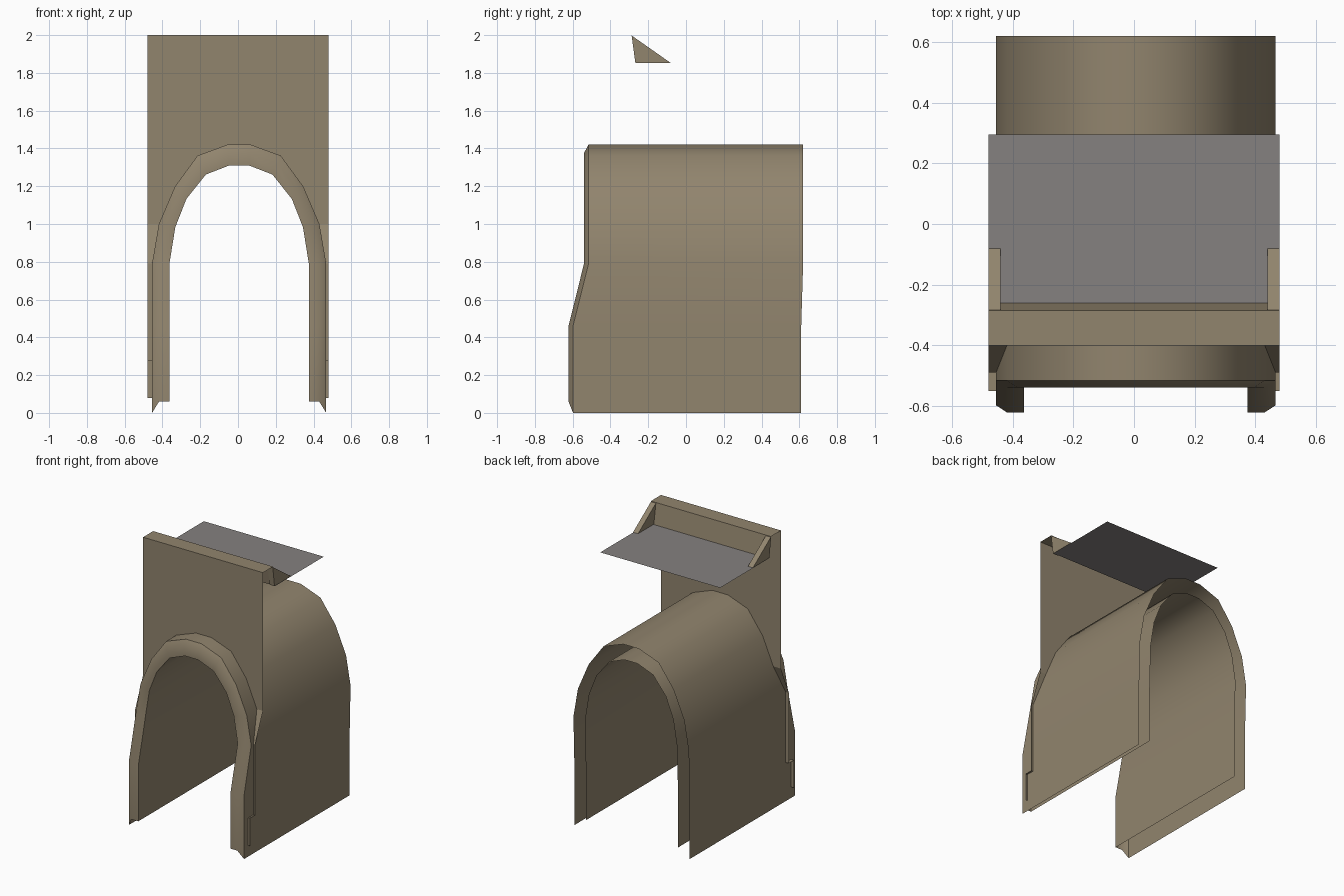
import bpy, bmesh, math

if "Cube" in bpy.data.objects:
    bpy.data.objects.remove(bpy.data.objects["Cube"])


def material(name, rgb):
    m = bpy.data.materials.new(name)
    m.diffuse_color = (*rgb, 1)
    m.use_nodes = True
    m.node_tree.nodes["Principled BSDF"].inputs["Base Color"].default_value = m.diffuse_color
    return m


stone = material("tan stone", (0.285, 0.233, 0.155))
slate = material("grey roofing", (0.235, 0.22, 0.215))


def make(name, polys, mat, smooth=None):
    """Object from a list of polygons, each a list of points."""
    bm = bmesh.new()
    for p in polys:
        bm.faces.new([bm.verts.new(c) for c in p])
    bmesh.ops.remove_doubles(bm, verts=bm.verts, dist=0.0005)
    bmesh.ops.recalc_face_normals(bm, faces=bm.faces)
    me = bpy.data.meshes.new(name)
    bm.to_mesh(me)
    bm.free()
    ob = bpy.data.objects.new(name, me)
    bpy.context.collection.objects.link(ob)
    me.materials.append(mat)
    if smooth:
        bpy.context.view_layer.objects.active = ob
        ob.select_set(True)
        bpy.ops.object.shade_smooth_by_angle(angle=math.radians(smooth))
        ob.select_set(False)
    return ob


def bridge(a, b):
    return [[a[i], a[i + 1], b[i + 1], b[i]] for i in range(len(a) - 1)]


CX = 0.006   # the arch sits slightly right of centre


def arch(half):
    """Full arch from right-half (x, z) points listed from foot to crown."""
    return [(CX - x, z) for x, z in half] + [(CX + x, z) for x, z in reversed(half)]


outer_half = [(.461, 0), (.461, .46), (.461, .79), (.425, 1.0), (.339, 1.2),
              (.22, 1.362), (.062, 1.42)]
inner_half = [(.369, .06), (.369, .46), (.369, .79), (.338, .983), (.279, 1.133),
              (.176, 1.262), (.052, 1.31)]
mid_half = [(o[0] * .6 + i[0] * .4, o[1] * .6 + i[1] * .4)
            for o, i in zip(outer_half, inner_half)]
mid_half[0] = (mid_half[0][0], .06)


def front_y(i):
    return -.622 if i in (0, 1, 12, 13 - 0) else -.54     # feet step forward


def back_y(i):
    return .61 if i in (0, 1, 12, 13) else .62


outer, mid, inner = arch(outer_half), arch(mid_half), arch(inner_half)
o_front = [(x, front_y(i) + .024, z) for i, (x, z) in enumerate(outer)]
o_back = [(x, back_y(i), z) for i, (x, z) in enumerate(outer)]
m_front = [(x, front_y(i), z) for i, (x, z) in enumerate(mid)]
i_front = [(x, front_y(i), z) for i, (x, z) in enumerate(inner)]
i_back = [(x, back_y(i), z) for i, (x, z) in enumerate(inner)]

# tunnel: outer vault, chamfered front rim and inner vault, open at the back
make("tunnel_vault", bridge(o_front, o_back) + bridge(o_front, m_front)
     + bridge(m_front, i_front) + bridge(i_front, i_back), stone, 35)

# front wall: a sheet around the arch that steps forward near the ground
rows = [(.08, -.55, .461), (.28, -.55, .461), (.28, -.49, .461), (.79, -.49, .461),
        (1.0, -.40, .425), (1.2, -.40, .339), (1.362, -.40, .22), (1.42, -.40, .062)]
wall = []
for s in (-1, 1):
    edge = [(CX + s * x, y, z) for z, y, x in rows] + [(CX + s * .062, -.40, 2)]
    side = [(s * .48, y, z) for z, y, x in rows] + [(s * .48, -.40, 2)]
    wall += bridge(edge, side)
wall.append([(CX - .062, -.40, 1.42), (CX + .062, -.40, 1.42),
             (CX + .062, -.40, 2), (CX - .062, -.40, 2)])
make("front_wall", wall, stone)

# parapet: flat top and a back face leaning down to the roof
cap = [(-.40, 2), (-.285, 2), (-.26, 1.85)]
make("parapet", bridge([(-.48, y, z) for y, z in cap], [(.48, y, z) for y, z in cap]), stone)

# triangular braces behind the parapet
tri = [(-.288, 1.998), (-.08, 1.852), (-.268, 1.852)]
for s, label in ((-1, "left"), (1, "right")):
    a = [(s * .44, y, z) for y, z in tri]
    b = [(s * .48, y, z) for y, z in tri]
    make(label + "_brace", [a, b] + bridge(a + a[:1], b + b[:1]), stone)

# flat roof sheet
make("roof", [[(-.48, -.26, 1.85), (.48, -.26, 1.85), (.48, .295, 1.85), (-.48, .295, 1.85)]], slate)
